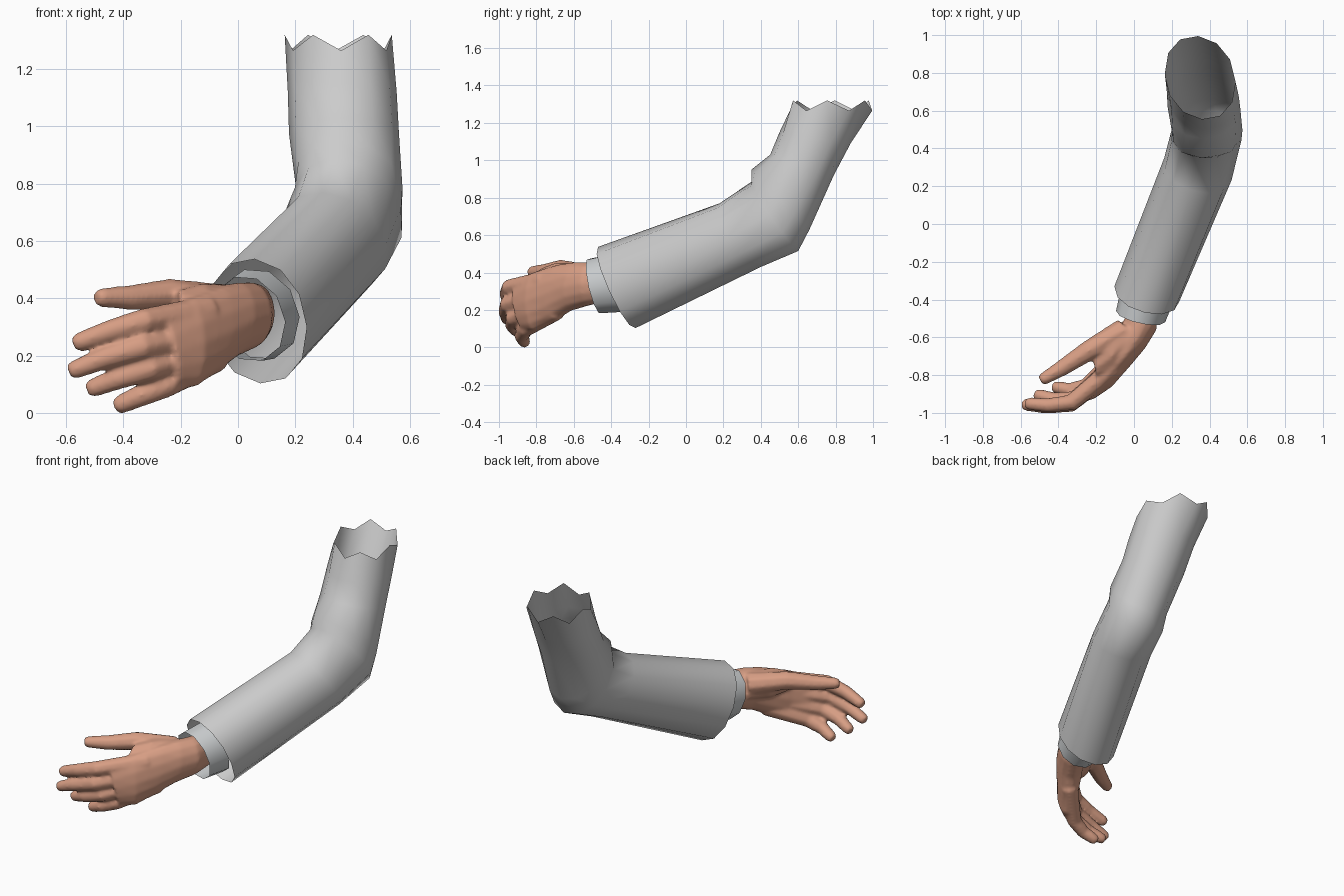
import bpy, bmesh, math
from mathutils import Vector

cube = bpy.data.objects.get("Cube")
if cube:
    bpy.data.objects.remove(cube, do_unlink=True)


def material(name, color):
    m = bpy.data.materials.new(name)
    m.diffuse_color = (*color, 1)
    m.use_nodes = True
    m.node_tree.nodes["Principled BSDF"].inputs["Base Color"].default_value = (*color, 1)
    return m


fabric = material("grey fabric", (0.6, 0.6, 0.6))
shirt = material("pale shirt", (0.6, 0.62, 0.63))
skin = material("skin", (0.68, 0.34, 0.23))


def loft(bm, rings, sides, power=1.0, cap=True):
    """Bridge rings given as (centre, side half-axis, up half-axis)."""
    def curve(v):
        return math.copysign(abs(v) ** power, v)
    loops = []
    for c, a, b in rings:
        c, a, b = Vector(c), Vector(a), Vector(b)
        angles = [math.tau * i / sides for i in range(sides)]
        loops.append([bm.verts.new(c + a * curve(math.cos(t)) + b * curve(math.sin(t)))
                      for t in angles])
    faces = []
    for lo, hi in zip(loops, loops[1:]):
        for i in range(sides):
            j = (i + 1) % sides
            faces.append(bm.faces.new((lo[i], lo[j], hi[j], hi[i])))
    if cap:
        faces += [bm.faces.new(loops[0][::-1]), bm.faces.new(loops[-1])]
    bmesh.ops.recalc_face_normals(bm, faces=faces)
    return loops


def digit(bm, points, r0, r1):
    """Tapered tube along a path with a blunt rounded tip."""
    pts = [Vector(p) for p in points]
    tip = (pts[-1] - pts[-2]).normalized()
    pts.insert(-1, pts[-1] - tip * 0.02)
    rings = []
    for i, p in enumerate(pts):
        t = (pts[min(i + 1, len(pts) - 1)] - pts[max(i - 1, 0)]).normalized()
        a = t.cross(Vector((0, 0, 1))).normalized()
        r = r0 + (r1 - r0) * i / (len(pts) - 2)
        if i == len(pts) - 1:
            r = r1 * 0.75
        rings.append((p, a * r, a.cross(t) * r))
    loft(bm, rings, 8)


def finish(bm, name, mat, angle):
    me = bpy.data.meshes.new(name)
    bm.to_mesh(me)
    bm.free()
    me.materials.append(mat)
    ob = bpy.data.objects.new(name, me)
    bpy.context.collection.objects.link(ob)
    bpy.ops.object.select_all(action="DESELECT")
    ob.select_set(True)
    bpy.context.view_layer.objects.active = ob
    bpy.ops.object.shade_smooth_by_angle(angle=math.radians(angle))
    return ob


# Sleeve: open tube bent at the elbow, with a torn upper edge
bm = bmesh.new()
loops = loft(bm, [
    ((.068, -.37, .32), (.172, -.04, -.02), (-.01, -.10, .217)),
    ((.338, .29, .60), (.178, -.06, -.01), (-.04, -.11, .17)),
    ((.385, .475, .70), (.184, -.03, .01), (-.05, -.125, .185)),
    ((.388, .505, .79), (.186, -.01, 0), (-.03, -.155, .16)),
    ((.37, .62, .975), (.192, 0, 0), (0, -.17, .055)),
    ((.364, .69, 1.12), (.19, -.01, 0), (0, -.19, .03)),
    ((.35, .775, 1.29), (.187, -.02, 0), (.01, -.22, 0)),
], 12, 0.95, cap=False)
for i, v in enumerate(loops[-1]):
    v.co.z += 0.03 if i % 2 == 0 else -0.025
finish(bm, "sleeve", fabric, 65)

# Shirt cuff: short open band inside the sleeve end
bm = bmesh.new()
loft(bm, [
    ((.035, -.49, .328), (.13, -.03, -.01), (-.01, -.035, .15)),
    ((.075, -.36, .345), (.14, -.04, -.01), (-.01, -.04, .16)),
], 10, cap=False)
finish(bm, "shirt_cuff", shirt, 50)

# Hand: wrist and palm
bm = bmesh.new()
loft(bm, [
    ((.07, -.40, .35), (.06, -.03, 0), (0, 0, .10)),
    ((.04, -.52, .34), (.08, -.04, 0), (0, 0, .118)),
    ((-.01, -.61, .325), (.07, -.047, 0), (.01, .01, .132)),
    ((-.08, -.71, .285), (.06, -.042, 0), (.02, .02, .158)),
    ((-.16, -.815, .245), (.045, -.045, 0), (-.005, 0, .158)),
    ((-.245, -.89, .215), (.03, -.038, 0), (-.02, -.02, .125)),
], 14)

# Thumb mound: the flesh between thumb and palm
loft(bm, [
    ((-.02, -.56, .36), (.06, -.045, 0), (0, 0, .09)),
    ((-.13, -.675, .37), (.04, -.09, 0), (0, 0, .085)),
    ((-.21, -.745, .375), (.01, -.07, 0), (0, 0, .055)),
], 10)

# Fingers from index to little, then the thumb
digits = [
    [(-.10, -.755, .36), (-.33, -.945, .32), (-.45, -.96, .285), (-.575, -.95, .24)],
    [(-.10, -.765, .285), (-.34, -.955, .23), (-.47, -.965, .19), (-.59, -.955, .143)],
    [(-.10, -.745, .225), (-.31, -.925, .155), (-.42, -.93, .12), (-.525, -.90, .08)],
    [(-.07, -.69, .195), (-.25, -.86, .098), (-.34, -.88, .06), (-.43, -.86, .021)],
]
for path in digits:
    digit(bm, path, .052, .034)
digit(bm, [(-.05, -.56, .385), (-.24, -.67, .415), (-.38, -.762, .402), (-.495, -.83, .403)],
      .066, .034)
hand = finish(bm, "hand", skin, 60)

# Blend the digits into the palm
blend = hand.modifiers.new("blend", "REMESH")
blend.mode = "VOXEL"
blend.voxel_size = 0.009
blend.use_smooth_shade = True
soften = hand.modifiers.new("soften", "SMOOTH")
soften.factor = 0.5
soften.iterations = 10
